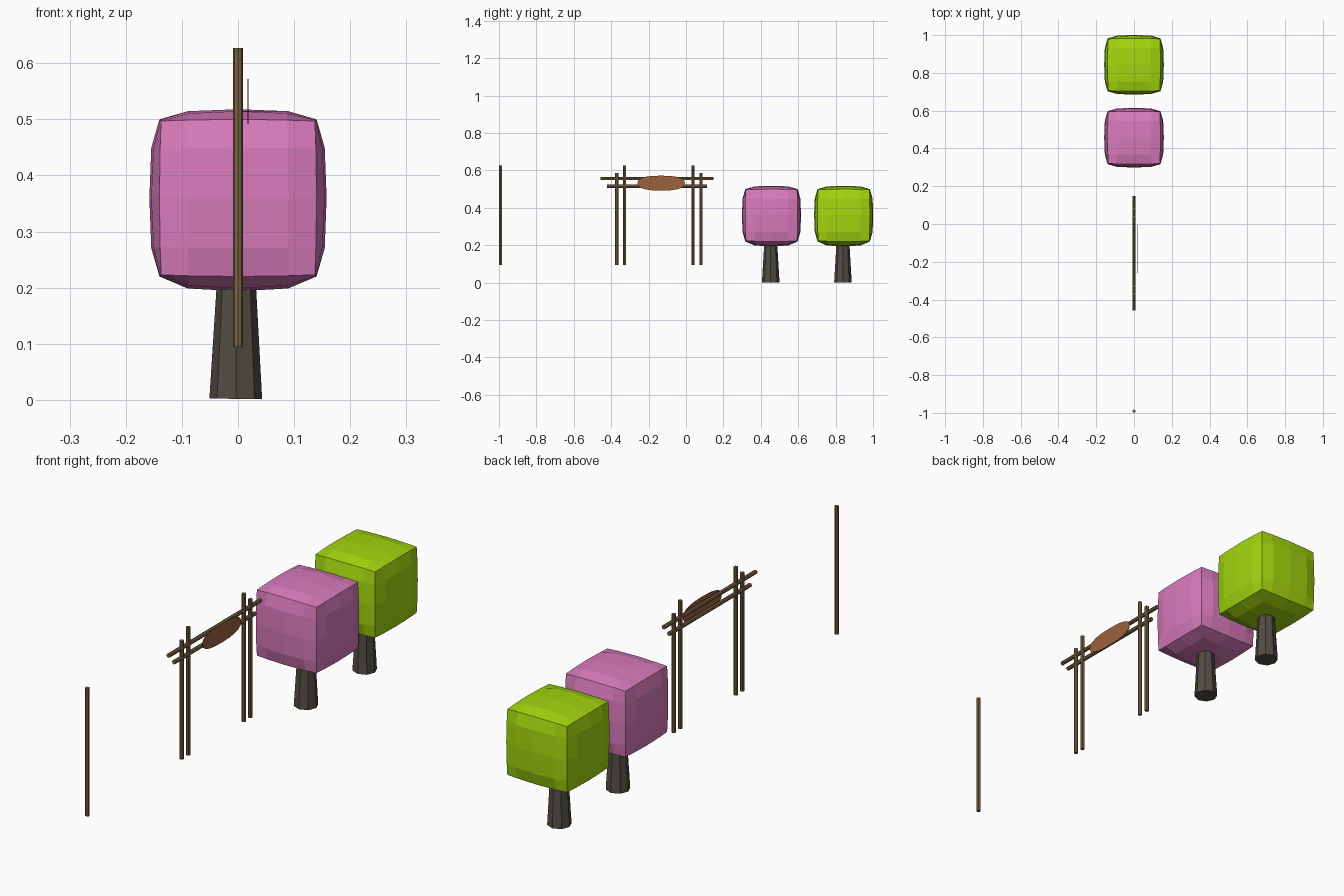
import bpy, bmesh, math
from mathutils import Vector, Matrix

if "Cube" in bpy.data.objects:
    bpy.data.objects.remove(bpy.data.objects["Cube"])


def mat(name, rgb):
    m = bpy.data.materials.new(name)
    lin = [((c / 255 + 0.055) / 1.055) ** 2.4 if c > 10 else c / 255 / 12.92 for c in rgb]
    m.diffuse_color = (*lin, 1)
    m.use_nodes = True
    m.node_tree.nodes["Principled BSDF"].inputs["Base Color"].default_value = m.diffuse_color
    return m


PINK = mat("pink_leaves", (217, 123, 188))
GREEN = mat("green_leaves", (163, 214, 14))
WOOD = mat("pole_wood", (124, 101, 67))
BARK = mat("dark_bark", (82, 77, 67))
SIGN = mat("sign_wood", (152, 98, 60))


def finish(bm, name, material):
    bmesh.ops.recalc_face_normals(bm, faces=bm.faces)
    me = bpy.data.meshes.new(name)
    bm.to_mesh(me)
    bm.free()
    me.materials.append(material)
    ob = bpy.data.objects.new(name, me)
    bpy.context.collection.objects.link(ob)
    return ob


def rod(name, a, b, r1, r2, material, sides=8):
    a, b = Vector(a), Vector(b)
    d = b - a
    bm = bmesh.new()
    bmesh.ops.create_cone(bm, cap_ends=True, segments=sides, radius1=r1, radius2=r2, depth=d.length)
    rot = Vector((0, 0, 1)).rotation_difference(d).to_matrix().to_4x4()
    bm.transform(Matrix.Translation((a + b) / 2) @ rot)
    return finish(bm, name, material)


# Tree crown: a cube whose six faces bulge outwards, keeping crisp edges
def crown(name, y, material, half=0.137, bulge=0.021, bow=0.003):
    bm = bmesh.new()
    steps = (-1, -0.64, 0, 0.64, 1)
    for axis in range(3):
        for side in (-1, 1):
            grid = []
            for u in steps:
                row = []
                for v in steps:
                    p = Vector((0, 0, 0))
                    p[axis], p[(axis + 1) % 3], p[(axis + 2) % 3] = side, u, v
                    co = Vector((0, 0, 0))
                    for k in range(3):
                        # amount of swelling towards +-k, fading at the borders
                        s, t = p[(k + 1) % 3], p[(k + 2) % 3]
                        full = (1 - abs(s) ** 3.7) * (1 - abs(t) ** 3.7)
                        edge = max(1 - s * s, 1 - t * t)
                        b = bulge * (1.4 if k == 2 and p[k] < 0 else 1)
                        on = 1 if k == axis else 0
                        co[k] = p[k] * (half + bow * edge) + on * side * (b - bow) * full
                    row.append(bm.verts.new(co + Vector((0, y, 0.36))))
                grid.append(row)
            for i in range(4):
                for j in range(4):
                    bm.faces.new((grid[i][j], grid[i + 1][j], grid[i + 1][j + 1], grid[i][j + 1]))
    bmesh.ops.remove_doubles(bm, verts=bm.verts, dist=0.0005)
    return finish(bm, name, material)


# Trees
for label, y, leaves in (("pink", 0.457, PINK), ("green", 0.843, GREEN)):
    crown(label + "_tree_crown", y, leaves)
    rod(label + "_tree_trunk", (-0.004, y - 0.004, 0.002), (-0.003, y - 0.004, 0.205),
        0.047, 0.035, BARK)

# Lone pole and gate posts
R = 0.0085
for name, y, top in (("lone_pole", -0.991, 0.627),
                     ("gate_outer_post_left", -0.37, 0.587),
                     ("gate_tall_post_left", -0.328, 0.627),
                     ("gate_tall_post_right", 0.038, 0.627),
                     ("gate_outer_post_right", 0.081, 0.587)):
    rod(name, (0, y, 0.094), (0, y, top), R, R, WOOD)

# Gate cross beams
rod("gate_upper_beam", (0, -0.458, 0.556), (0, 0.148, 0.556), R, R, WOOD)
rod("gate_lower_beam", (0, -0.422, 0.515), (0, 0.113, 0.515), R, R, WOOD)

# Oval sign plate hung on the right-hand side of the beams
bm = bmesh.new()
ring = []
for i in range(20):
    a = math.tau * i / 20
    c, s = math.cos(a), math.sin(a)
    ring.append(bm.verts.new((0.017,
                              -0.133 + 0.127 * math.copysign(abs(c) ** 0.8, c),
                              0.532 + 0.040 * math.copysign(abs(s) ** 0.8, s))))
face = bm.faces.new(ring)
ext = bmesh.ops.extrude_face_region(bm, geom=[face])
for v in ext["geom"]:
    if isinstance(v, bmesh.types.BMVert):
        v.co.x += 0.002
finish(bm, "gate_sign", SIGN)
